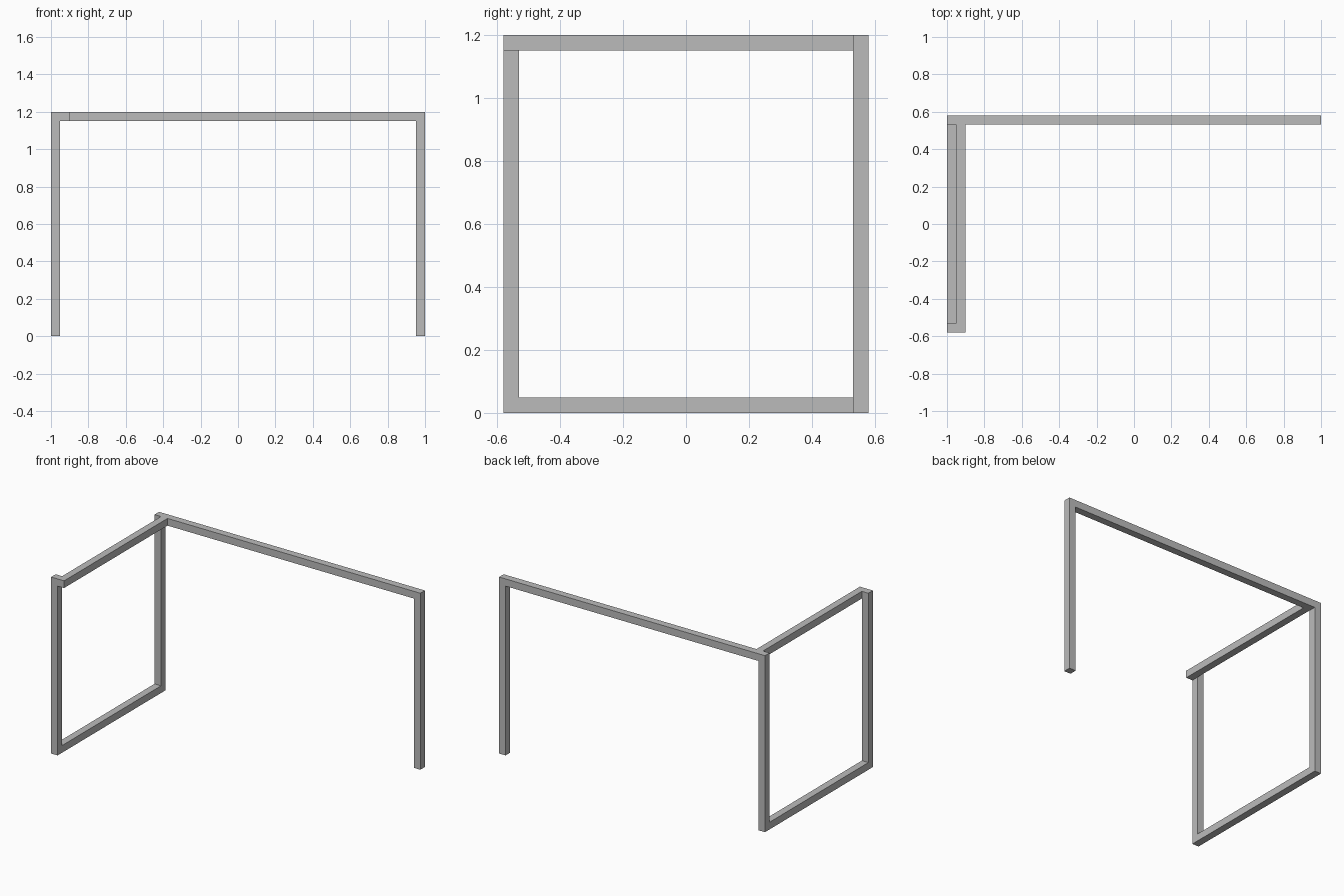
import bpy
import bmesh
from mathutils import Matrix, Vector

cube = bpy.data.objects.get("Cube")
if cube:
    bpy.data.objects.remove(cube, do_unlink=True)

# Single plain grey for the whole frame
GREY = (0.5, 0.5, 0.5, 1.0)
grey = bpy.data.materials.new("light grey")
grey.use_nodes = True
grey.diffuse_color = GREY
grey.node_tree.nodes["Principled BSDF"].inputs["Base Color"].default_value = GREY

# Overall half width, half depth, height and bar thickness
W, D, H, T = 1.0, 0.58, 1.2, 0.049


def bar(name, low, high):
    """Square bar spanning two opposite corners."""
    low, high = Vector(low), Vector(high)
    bm = bmesh.new()
    place = Matrix.Translation((low + high) / 2) @ Matrix.Diagonal((*(high - low), 1))
    bmesh.ops.create_cube(bm, size=1, matrix=place)
    mesh = bpy.data.meshes.new(name)
    bm.to_mesh(mesh)
    bm.free()
    mesh.materials.append(grey)
    obj = bpy.data.objects.new(name, mesh)
    bpy.context.collection.objects.link(obj)


# Back posts stop under the long back beam
for name, x in (("back_right_post", -W), ("back_left_post", W - T)):
    bar(name, (x, D - T, 0), (x + T, D, H - T))
bar("back_beam", (-W, D - T, H - T), (W, D, H))

# Side frame: full-height front post, floor rail and inset top rail
bar("front_right_post", (-W, -D, 0), (-W + T, -D + T, H))
bar("floor_rail", (-W, -D + T, 0), (-W + T, D - T, T))
bar("side_top_rail", (-W + T, -D, H - T), (-W + 2 * T, D - T, H))
